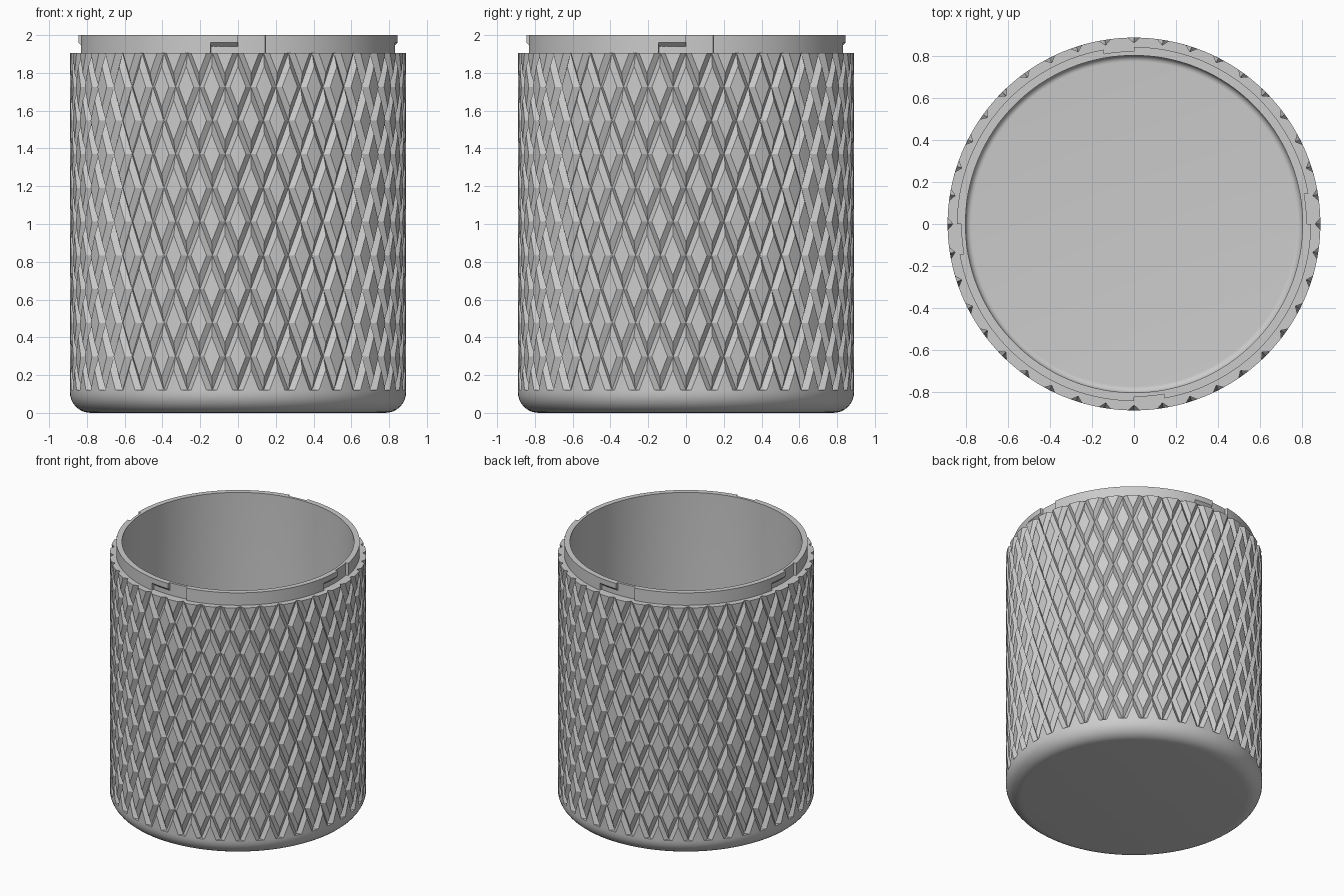
import bpy
import bmesh
from math import sin, cos, pi, radians

if "Cube" in bpy.data.objects:
    bpy.data.objects.remove(bpy.data.objects["Cube"], do_unlink=True)

# Main dimensions
R = 0.89            # outer radius
DEPTH = 0.025       # groove depth
COUNT = 40          # diamonds around
LEVELS = 10         # half-diamond rows
Z_LOW, Z_TOP = 0.12, 1.905
PITCH = 360 / COUNT
W = 0.2             # groove half width as a share of the pitch
H = (Z_TOP - Z_LOW) / LEVELS
COLLAR, BORE, LUG = 0.825, 0.805, 0.845
FLOOR = 0.08

grey = bpy.data.materials.new("plain grey")
grey.use_nodes = True
colour = (0.6, 0.6, 0.6, 1)
grey.diffuse_color = colour
grey.node_tree.nodes["Principled BSDF"].inputs["Base Color"].default_value = colour


def polar(r, deg, z):
    a = radians(deg)
    return (r * cos(a), r * sin(a), z)


def finish(bm, name):
    bmesh.ops.remove_doubles(bm, verts=bm.verts[:], dist=1e-5)
    bmesh.ops.recalc_face_normals(bm, faces=bm.faces[:])
    mesh = bpy.data.meshes.new(name)
    bm.to_mesh(mesh)
    bm.free()
    obj = bpy.data.objects.new(name, mesh)
    bpy.context.collection.objects.link(obj)
    mesh.materials.append(grey)
    bpy.ops.object.select_all(action="DESELECT")
    bpy.context.view_layer.objects.active = obj
    obj.select_set(True)
    bpy.ops.object.shade_smooth_by_angle(angle=radians(25))
    return obj


def face(bm, points):
    bm.faces.new([bm.verts.new(p) for p in points])


def ring(bm, r, z, notch=0):
    """Ring whose points line up with the ends of the grooves."""
    verts = []
    for i in range(COUNT):
        for step in (0, W, 0.5, 1 - W):
            radius = r - notch if step == 0 else r
            verts.append(bm.verts.new(polar(radius, (i + step) * PITCH, z)))
    return verts


def skin(bm, rings):
    for a, b in zip(rings, rings[1:]):
        n = len(a)
        for i in range(n):
            j = (i + 1) % n
            bm.faces.new((a[i], a[j], b[j], b[i]))
    bm.faces.new(rings[-1])


def fillet(cx, cz, r, steps=8):
    """Quarter round from the wall in to the floor."""
    return [(cx + r * cos(t * pi / 2 / steps), cz - r * sin(t * pi / 2 / steps))
            for t in range(steps + 1)]


# Knurled wall: each diamond is a shallow frustum made of two halves
bm = bmesh.new()
for k in range(LEVELS + 1):
    z = Z_TOP - k * H
    for i in range(COUNT):
        mid = (i + 0.5 * ((k + 1) % 2)) * PITCH
        half = PITCH / 2
        inner = half * (1 - 2 * W)
        centre = polar(R, mid, z)
        for s in (1, -1):
            if (k == 0 and s == 1) or (k == LEVELS and s == -1):
                continue
            apex = polar(R, mid, z + s * H * (1 - 2 * W))
            low_apex = polar(R - DEPTH, mid, z + s * H)
            for side in (1, -1):
                tip = polar(R, mid + side * inner, z)
                low_tip = polar(R - DEPTH, mid + side * half, z)
                face(bm, (centre, tip, apex))
                face(bm, (low_tip, low_apex, apex, tip))

# Rounded base below the grooves
base = [ring(bm, R, Z_LOW, DEPTH), ring(bm, R, Z_LOW)]
base += [ring(bm, r, z) for r, z in fillet(R - 0.11, 0.11, 0.11)]
skin(bm, base)

# Shoulder, collar, bore and inner floor
inside = [ring(bm, R, Z_TOP, DEPTH), ring(bm, COLLAR, Z_TOP),
          ring(bm, COLLAR, 2), ring(bm, BORE, 2)]
inside += [ring(bm, r, z) for r, z in fillet(BORE - 0.03, FLOOR + 0.03, 0.03)]
skin(bm, inside)
finish(bm, "knurled_cup")


def sweep(bm, profile, start, end, steps):
    """Sweep a closed profile around the axis and cap both ends."""
    rows = []
    for s in range(steps + 1):
        deg = start + (end - start) * s / steps
        rows.append([bm.verts.new(polar(r, deg, z)) for r, z in profile])
    n = len(profile)
    for a, b in zip(rows, rows[1:]):
        for i in range(n):
            j = (i + 1) % n
            bm.faces.new((a[i], a[j], b[j], b[i]))
    bm.faces.new(rows[0])
    bm.faces.new(rows[-1])


# Collar bands with four locking slots: open entry, then a slot under a lip
IN = COLLAR - 0.001
band = [(IN, Z_TOP), (LUG, Z_TOP), (LUG, 2), (IN, 2)]
lip = [(IN, 1.94), (LUG, 1.96), (LUG, 2), (IN, 2)]
bands, lips = bmesh.new(), bmesh.new()
for q in range(4):
    turn = q * 90
    sweep(bands, band, turn + 10, turn + 80, 35)
    sweep(lips, lip, turn - 10, turn, 5)
finish(bands, "collar_bands")
finish(lips, "slot_lips")
